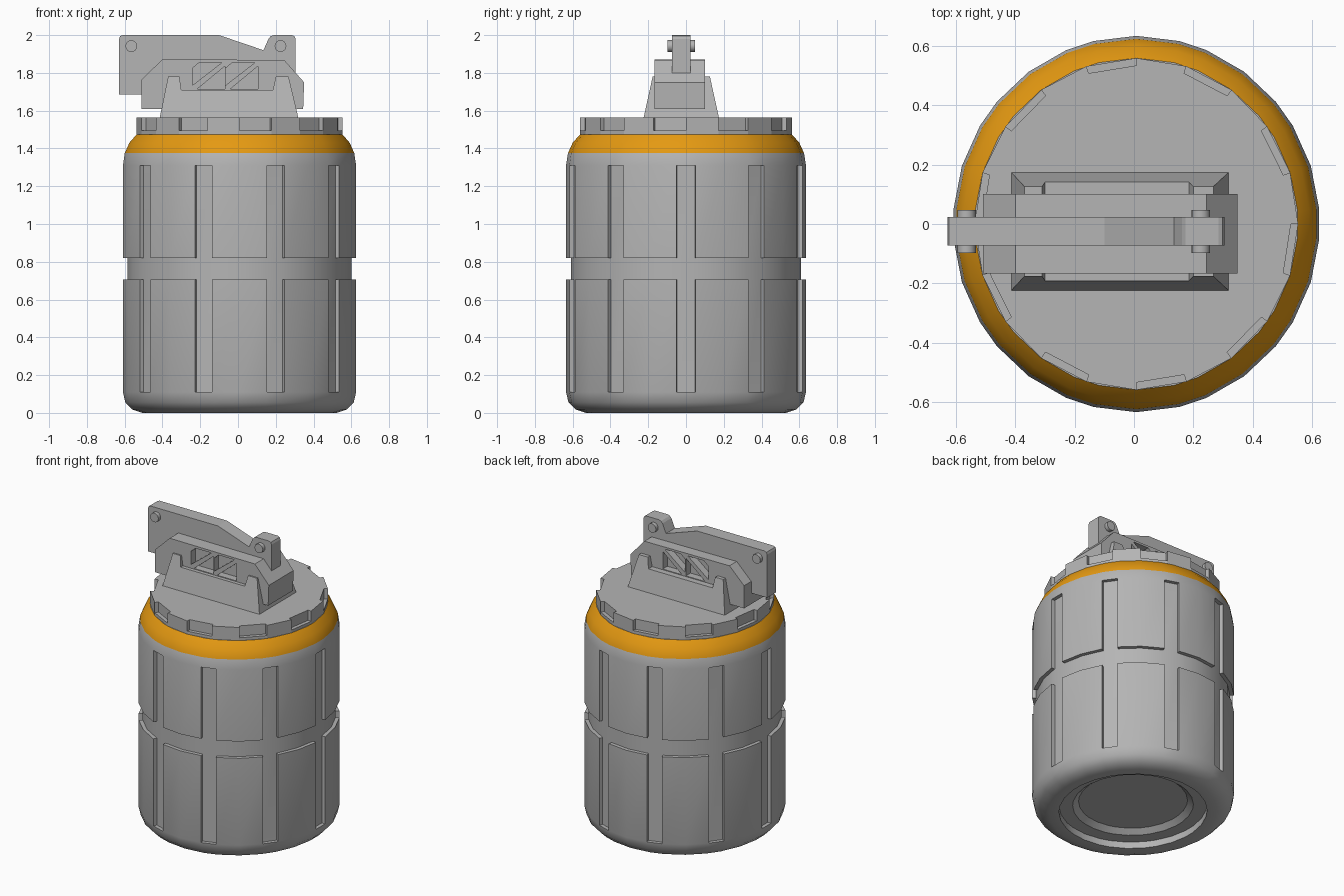
import bpy, bmesh, math
from mathutils import Matrix

cube = bpy.data.objects.get("Cube")
if cube:
    bpy.data.objects.remove(cube, do_unlink=True)


def material(name, rgb):
    m = bpy.data.materials.new(name)
    m.use_nodes = True
    m.diffuse_color = (*rgb, 1)
    m.node_tree.nodes["Principled BSDF"].inputs["Base Color"].default_value = (*rgb, 1)
    return m


GREY = material("metal grey", (0.46, 0.46, 0.46))
ORANGE = material("band orange", (0.78, 0.32, 0.006))
CX, CY = 0.008, -0.025   # centre of the canister in x, of the handle in y


def finish(name, bm, smooth=0, mats=(GREY,)):
    """Turn a bmesh into an object, smooth below the given angle."""
    bmesh.ops.recalc_face_normals(bm, faces=bm.faces)
    for f in bm.faces:
        f.smooth = smooth > 0
    for e in bm.edges:
        e.smooth = e.calc_face_angle(0) < math.radians(smooth)
    mesh = bpy.data.meshes.new(name)
    bm.to_mesh(mesh)
    bm.free()
    for m in mats:
        mesh.materials.append(m)
    ob = bpy.data.objects.new(name, mesh)
    bpy.context.collection.objects.link(ob)
    return ob


def loft(pattern, rings):
    """Loft rings (z, outer radius, slot radius); the pattern repeats ten times."""
    bm = bmesh.new()
    loops = []
    for z, *radii in rings:
        loop = []
        for k in range(10):
            for angle, slot in pattern:
                a = math.radians(36 * k + angle)
                r = radii[-1] if slot else radii[0]
                loop.append(bm.verts.new((CX + 0.975 * r * math.cos(a), r * math.sin(a), z)))
        loops.append(loop)
    for low, high in zip(loops, loops[1:]):
        for i in range(len(low)):
            j = (i + 1) % len(low)
            bm.faces.new((low[i], low[j], high[j], high[i]))
    bm.faces.new(loops[0])
    bm.faces.new(loops[-1])
    bmesh.ops.remove_doubles(bm, verts=bm.verts, dist=1e-4)
    return bm


def prism(bm, outline, half, y=CY, taper=0):
    """Extrude an x-z outline along y; taper narrows it with height."""
    base = min(z for x, z in outline)
    sides = [[bm.verts.new((x, y + s * (half - taper * (z - base)), z)) for x, z in outline]
             for s in (-1, 1)]
    for side in sides:
        bm.faces.new(side)
    cross = []
    for i in range(len(outline)):
        j = (i + 1) % len(outline)
        bm.faces.new((sides[0][i], sides[0][j], sides[1][j], sides[1][i]))
        cross.append(bm.edges.get((sides[0][i], sides[1][i])))
    return cross


# Canister: rounded base with recess, two rows of raised panels, orange shoulder
R, S = 0.635, 0.61
bm = loft([(-4.5, 0), (-4.5, 1), (4.5, 1), (4.5, 0), (18, 0)], [
    (0.075, 0.343), (0.045, 0.38), (0.045, 0.466), (0, 0.466), (0, 0.53),
    (0.018, 0.585), (0.055, 0.622), (0.11, R),
    (0.11, R, S), (0.705, R, S), (0.705, S), (0.82, S), (0.82, R, S), (1.31, R, S),
    (1.31, R), (1.375, 0.625), (1.43, 0.6), (1.475, 0.56)])
for f in bm.faces:
    f.material_index = int(1.376 < f.calc_center_median().z < 1.474)
finish("canister_body", bm, 32, (GREY, ORANGE))

# Lid with a notched grip edge
finish("lid", loft([(-18, 0), (-18, 1), (0, 1), (0, 0)], [
    (1.475, 0.56), (1.495, 0.56), (1.495, 0.56, 0.535), (1.565, 0.56, 0.535)]))

# Tapered mount with a raised lug at each end
bm = bmesh.new()
prism(bm, [(-0.415, 1.56), (0.32, 1.56), (0.268, 1.78), (0.2, 1.78), (0.185, 1.71),
           (-0.3, 1.71), (-0.31, 1.78), (-0.37, 1.78)], 0.2, taper=0.22)
finish("handle_mount", bm)

# Housing between the lugs, with triangular pockets cut in both sides
bm = bmesh.new()
prism(bm, [(-0.51, 1.61), (0.345, 1.61), (0.35, 1.75), (0.245, 1.868),
           (-0.4, 1.872), (-0.51, 1.765)], 0.134, y=-0.033)
housing = finish("handle_housing", bm)
bm = bmesh.new()
for dx in (0, 0.175):
    for side in (-1, 1):
        y = -0.033 + side * 0.134
        prism(bm, [(-0.24 + dx, 1.735), (-0.24 + dx, 1.825), (-0.205 + dx, 1.855),
                   (-0.085 + dx, 1.855)], 0.05, y)
        prism(bm, [(-0.215 + dx, 1.715), (-0.07 + dx, 1.715), (-0.07 + dx, 1.835)], 0.05, y)
cutter = finish("pocket_cutter", bm)
cutter.hide_render = True
cut = housing.modifiers.new("pockets", "BOOLEAN")
cut.operation, cut.solver, cut.object = "DIFFERENCE", "EXACT", cutter
bpy.context.view_layer.objects.active = housing
bpy.ops.object.modifier_apply(modifier=cut.name)
bpy.data.objects.remove(cutter, do_unlink=True)

# Lever plate with softened upper corners
bm = bmesh.new()
edges = prism(bm, [(-0.63, 1.685), (-0.45, 1.685), (0.305, 1.76), (0.305, 2), (0.17, 2),
                   (0.135, 1.92), (-0.1, 2), (-0.63, 2)], 0.048)
ends = [e for e in edges if e.verts[0].co.z > 1.99 and abs(e.verts[0].co.x) > 0.15]
bmesh.ops.bevel(bm, geom=ends, offset=0.02, segments=2, profile=0.5, affect="EDGES")
finish("lever", bm)

# Pins through the lever ends
for name, x in (("rear_pin", -0.565), ("pivot_pin", 0.225)):
    bm = bmesh.new()
    bmesh.ops.create_cone(bm, cap_ends=True, segments=16, radius1=0.031, radius2=0.031, depth=0.146,
                          matrix=Matrix.Translation((x, CY, 1.942)) @ Matrix.Rotation(math.pi / 2, 4, "X"))
    finish(name, bm, 32)
